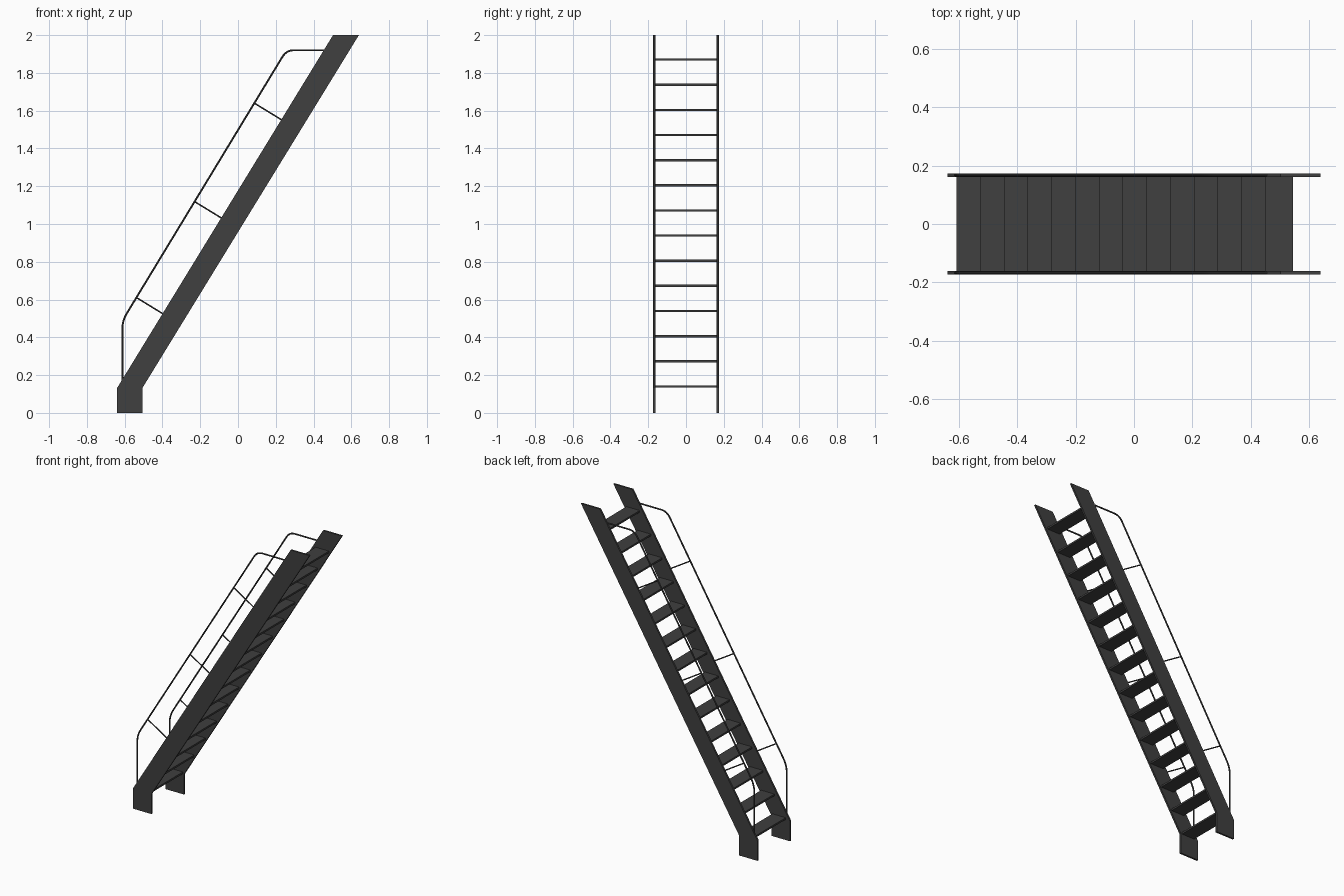
import bpy, bmesh
from mathutils import Vector

if "Cube" in bpy.data.objects:
    bpy.data.objects.remove(bpy.data.objects["Cube"])

Y_OUT, Y_IN = 0.174, 0.162
Y_MID = (Y_OUT + Y_IN) / 2

dark = bpy.data.materials.new("dark_metal")
dark.diffuse_color = (0.05, 0.05, 0.05, 1)
dark.use_nodes = True
dark.node_tree.nodes["Principled BSDF"].inputs["Base Color"].default_value = dark.diffuse_color


def prism(name, profile, y0, y1):
    """Extrude an (x, z) outline between two y positions."""
    bm = bmesh.new()
    face = bm.faces.new([bm.verts.new((x, y0, z)) for x, z in profile])
    ext = bmesh.ops.extrude_face_region(bm, geom=[face])
    moved = [v for v in ext["geom"] if isinstance(v, bmesh.types.BMVert)]
    bmesh.ops.translate(bm, verts=moved, vec=(0, y1 - y0, 0))
    bmesh.ops.recalc_face_normals(bm, faces=bm.faces)
    mesh = bpy.data.meshes.new(name)
    bm.to_mesh(mesh)
    bm.free()
    mesh.materials.append(dark)
    obj = bpy.data.objects.new(name, mesh)
    bpy.context.collection.objects.link(obj)


def tube(name, points, y, radius):
    """Round bar along (x, z) points at a fixed y."""
    cu = bpy.data.curves.new(name, "CURVE")
    cu.dimensions = "3D"
    cu.bevel_depth = radius
    cu.bevel_resolution = 2
    cu.use_fill_caps = True
    cu.materials.append(dark)
    sp = cu.splines.new("POLY")
    sp.points.add(len(points) - 1)
    for p, (x, z) in zip(sp.points, points):
        p.co = (x, y, z, 1)
    obj = bpy.data.objects.new(name, cu)
    bpy.context.collection.objects.link(obj)
    bpy.ops.object.select_all(action="DESELECT")
    obj.select_set(True)
    bpy.context.view_layer.objects.active = obj
    bpy.ops.object.convert(target="MESH")
    bpy.ops.object.shade_smooth_by_angle()


def bend(a, corner, b, n=6):
    """Rounded corner from a to b."""
    a, c, b = Vector(a), Vector(corner), Vector(b)
    ts = [i / n for i in range(n + 1)]
    return [tuple(a * (1 - t) ** 2 + c * 2 * t * (1 - t) + b * t * t) for t in ts]


stringer = [(-0.64, 0), (-0.506, 0), (-0.506, 0.132),
            (0.64, 2), (0.503, 2), (-0.64, 0.132)]
rail = ([(-0.612, 0.15)]
        + bend((-0.612, 0.45), (-0.612, 0.49), (-0.585, 0.533))
        + bend((0.235, 1.885), (0.257, 1.92), (0.295, 1.92))
        + [(0.465, 1.92)])
struts = [((-0.535, 0.609), (-0.39, 0.52)),
          ((-0.229, 1.118), (-0.08, 1.027)),
          ((0.083, 1.642), (0.235, 1.549))]

# Side plates, handrails and their struts
for side, s in (("left", 1), ("right", -1)):
    prism(f"stringer_{side}", stringer, s * Y_IN, s * Y_OUT)
    tube(f"handrail_{side}", rail, s * Y_MID, 0.005)
    for i, ends in enumerate(struts):
        tube(f"rail_strut_{side}_{i + 1}", ends, s * Y_MID, 0.004)

# Flat treads
for i in range(14):
    x, z = -0.609 + i * 0.0814, 0.14 + i * 0.1331
    prism(f"tread_{i + 1}",
          [(x, z - 0.006), (x + 0.096, z - 0.006), (x + 0.096, z + 0.006), (x, z + 0.006)],
          -Y_IN, Y_IN)
